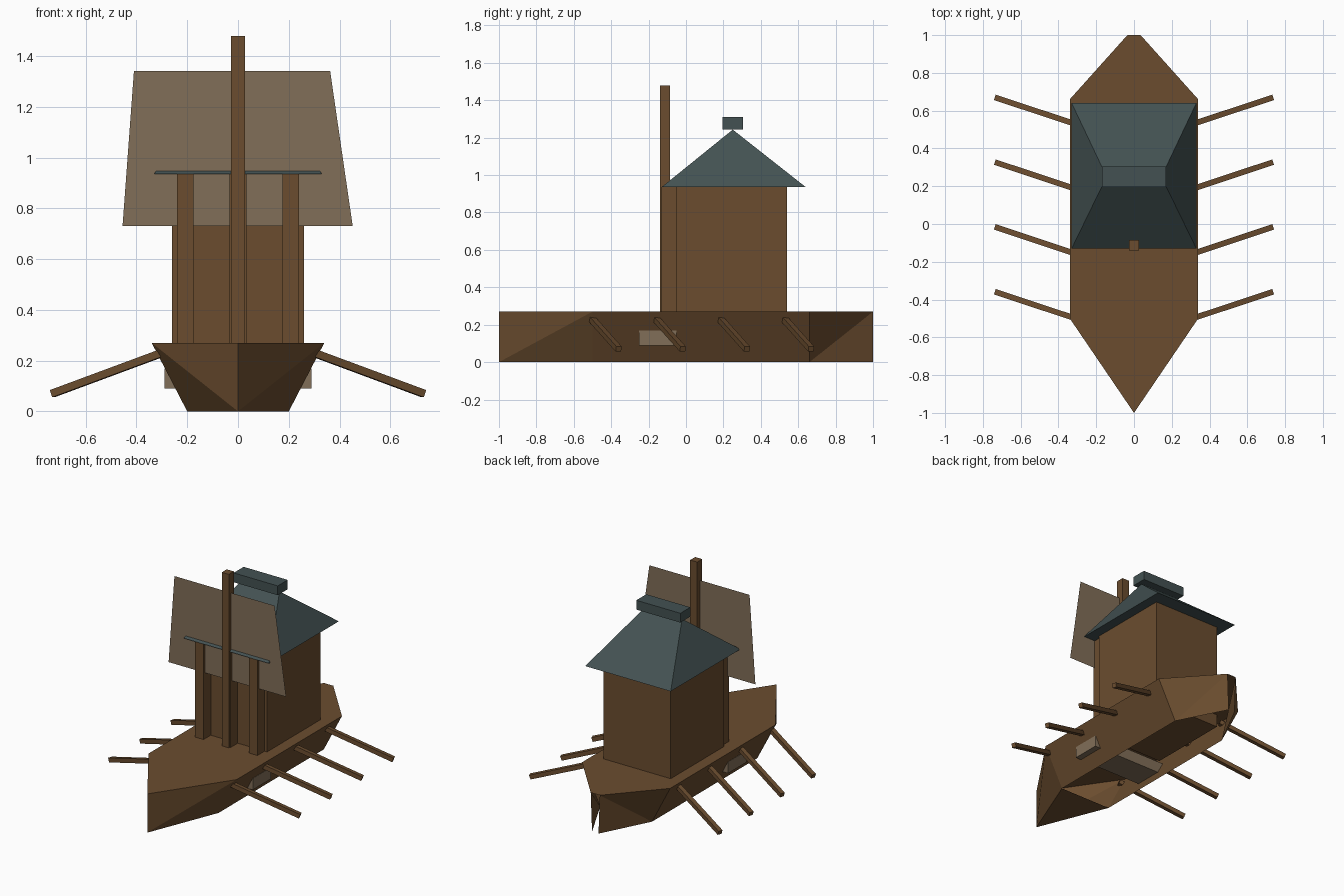
import bpy, bmesh
from mathutils import Vector

if "Cube" in bpy.data.objects:
    bpy.data.objects.remove(bpy.data.objects["Cube"])


def material(name, rgb):
    m = bpy.data.materials.new(name)
    m.diffuse_color = (*rgb, 1)
    m.use_nodes = True
    m.node_tree.nodes["Principled BSDF"].inputs["Base Color"].default_value = m.diffuse_color
    return m


WOOD = material("brown_wood", (0.145, 0.073, 0.028))
SLATE = material("slate_roof", (0.056, 0.083, 0.084))
CLOTH = material("drab_cloth", (0.220, 0.158, 0.098))


def mesh_object(name, verts, faces, mat):
    bm = bmesh.new()
    vs = [bm.verts.new(v) for v in verts]
    for f in faces:
        bm.faces.new([vs[i] for i in f])
    bmesh.ops.recalc_face_normals(bm, faces=bm.faces)
    # for open shells, make sure the first (top) face looks up
    bm.faces.ensure_lookup_table()
    if bm.faces[0].normal.z < -0.1:
        bmesh.ops.reverse_faces(bm, faces=bm.faces)
    me = bpy.data.meshes.new(name)
    bm.to_mesh(me)
    bm.free()
    me.materials.append(mat)
    ob = bpy.data.objects.new(name, me)
    bpy.context.collection.objects.link(ob)
    return ob


def box(name, lo, hi, mat):
    v = [(x, y, z) for z in (lo[2], hi[2]) for y in (lo[1], hi[1]) for x in (lo[0], hi[0])]
    f = [(4, 5, 7, 6), (0, 2, 3, 1), (0, 1, 5, 4), (2, 6, 7, 3), (0, 4, 6, 2), (1, 3, 7, 5)]
    return mesh_object(name, v, f, mat)


# hull: deck and faceted sides, open underneath and at the stern gap
H = 0.27
verts = [(0, -1, H), (0, -1, 0)]
for s in (1, -1):
    verts += [(s * .34, -.5, H), (s * .34, .66, H), (s * .035, 1, H),
              (s * .2, -.5, 0), (s * .2, .66, 0), (s * .025, 1, 0)]
faces = [(0, 2, 3, 4, 10, 9, 8)]
for o in (2, 8):
    faces += [(0, 1, o), (1, o + 3, o), (o, o + 3, o + 4, o + 1),
              (o + 1, o + 4, o + 2), (o + 4, o + 5, o + 2)]
faces.append((1, 11, 5))  # closed bottom of the bow
mesh_object("hull", verts, faces, WOOD)

# cross beam showing through the hull sides
box("cross_beam", (-.29, -.25, .09), (.29, -.05, .17), CLOTH)

# deck house and its front posts
box("deck_house", (-.26, -.05, .18), (.26, .54, .936), WOOD)
for n, x in (("left", -.208), ("middle", 0), ("right", .208)):
    box("front_post_" + n, (x - .033, -.13, H - .01), (x + .033, -.05, .936), WOOD)

# hipped roof with ridge cap
R = [(-.33, -.13, .936), (.33, -.13, .936), (.33, .64, .936), (-.33, .64, .936),
     (-.145, .25, 1.243), (.145, .25, 1.243)]
mesh_object("roof", R, [(0, 1, 5, 4), (1, 2, 5), (2, 3, 4, 5), (3, 0, 4), (3, 2, 1, 0)], SLATE)
box("ridge_cap", (-.17, .195, 1.245), (.17, .305, 1.31), SLATE)

# mast and flat sail
box("mast", (-.027, -.14, H - .01), (.027, -.085, 1.48), WOOD)
mesh_object("sail", [(-.455, -.115, .73), (.452, -.115, .73), (.363, -.115, 1.342), (-.41, -.115, 1.342)],
            [(0, 1, 2, 3)], CLOTH)

# oars: square bars slanting out, back and down
for s, side in ((1, "right"), (-1, "left")):
    for i in range(4):
        y = -.505 + i * .343
        a, b = Vector((s * .295, y, .232)), Vector((s * .732, y + .145, .07))
        oar = box(f"oar_{side}_{i + 1}", (-.015, -.015, 0), (.015, .015, (b - a).length), WOOD)
        oar.location = a
        oar.rotation_euler = (b - a).to_track_quat('Z', 'Y').to_euler()
